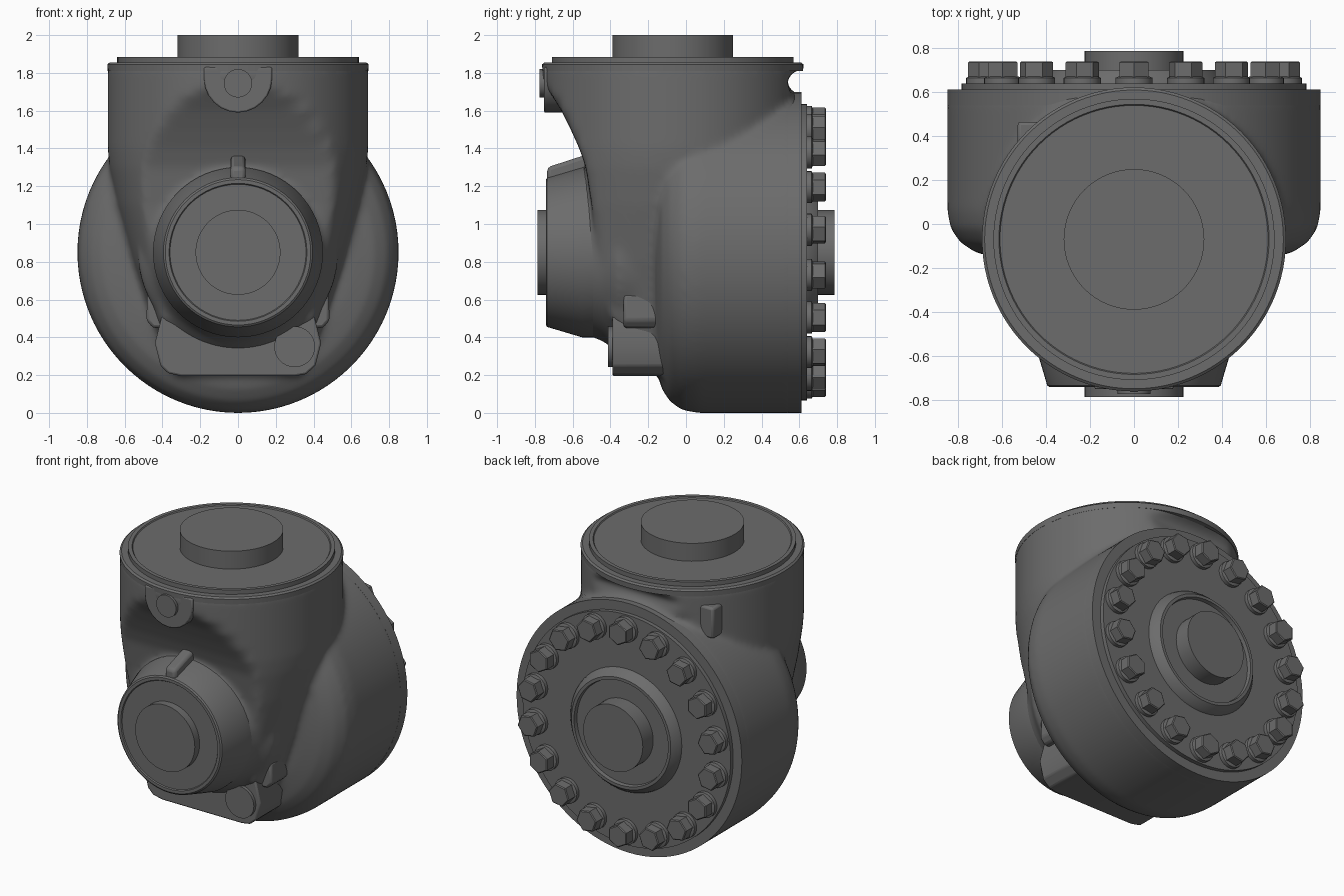
import bpy, bmesh
from math import sin, cos, pi, radians

cube = bpy.data.objects.get("Cube")
if cube:
    bpy.data.objects.remove(cube)

metal = bpy.data.materials.new("dark_grey_metal")
metal.use_nodes = True
GREY = (0.15, 0.15, 0.15, 1)
metal.diffuse_color = GREY
metal.node_tree.nodes["Principled BSDF"].inputs["Base Color"].default_value = GREY

DRUM_Z = 0.85      # height of the horizontal axis
NECK_Y = -0.07     # depth of the vertical axis


def skin(bm, rings):
    """Join rings of points with quads and cap both ends."""
    rows = [[bm.verts.new(p) for p in ring] for ring in rings]
    n = len(rows[0])
    for a, b in zip(rows, rows[1:]):
        for i in range(n):
            j = (i + 1) % n
            bm.faces.new((a[i], a[j], b[j], b[i]))
    bm.faces.new(rows[0])
    bm.faces.new(rows[-1])


def lathe(bm, profile, axis="Y", x=0, z=DRUM_Z, sides=64, turn=0.0):
    """Turn a (radius, position) profile around a Y or Z axis."""
    rings = []
    for r, h in profile:
        ring = []
        for i in range(sides):
            a = 2 * pi * i / sides + turn
            u, v = r * cos(a), r * sin(a)
            ring.append((x + u, h, z + v) if axis == "Y" else (u, NECK_Y + v, h))
        rings.append(ring)
    skin(bm, rings)


def finish(name, bm, bevel=0.0):
    bmesh.ops.recalc_face_normals(bm, faces=bm.faces)
    mesh = bpy.data.meshes.new(name)
    bm.to_mesh(mesh)
    bm.free()
    ob = bpy.data.objects.new(name, mesh)
    bpy.context.collection.objects.link(ob)
    mesh.materials.append(metal)
    if bevel:
        mod = ob.modifiers.new("Bevel", "BEVEL")
        mod.width, mod.segments, mod.limit_method = bevel, 2, "ANGLE"
    bpy.ops.object.select_all(action="DESELECT")
    ob.select_set(True)
    bpy.context.view_layer.objects.active = ob
    bpy.ops.object.shade_smooth_by_angle(angle=radians(30))
    return ob


def turned(name, profile, **kw):
    bm = bmesh.new()
    lathe(bm, profile, **kw)
    return finish(name, bm)


def plate(name, outline, y0, y1, bevel=0.0):
    """Extrude an (x, z) outline along y."""
    bm = bmesh.new()
    skin(bm, [[(x, y, z) for x, z in outline] for y in (y0, y1)])
    return finish(name, bm, bevel)


# Cast housing: drum, scooped neck and boss root fused into one casting
bm = bmesh.new()
lathe(bm, [(0.6, -0.16), (0.72, -0.13), (0.79, -0.085), (0.835, -0.02),
           (0.85, 0.06), (0.85, 0.59)], sides=96)
lathe(bm, [(0.43, -0.56), (0.44, -0.52), (0.47, -0.44), (0.53, -0.36), (0.53, -0.1)])
# height, half width, front limit, back limit
sections = [
    (0.2, 0.33, -0.16, 0.4), (0.35, 0.4, -0.3, 0.4), (0.5, 0.46, -0.4, 0.4),
    (0.8, 0.56, -0.47, 0.4), (1.1, 0.64, -0.5, 0.4), (1.3, 0.68, -0.53, 0.5),
    (1.4, 0.69, -0.565, 0.5), (1.5, 0.69, -0.61, 0.5), (1.6, 0.69, -0.66, 0.5),
    (1.68, 0.69, -0.71, 0.56), (1.72, 0.69, -0.74, 0.545), (1.76, 0.69, -0.76, 0.535),
    (1.8, 0.69, -0.76, 0.56), (1.82, 0.69, -0.76, 0.61), (1.845, 0.69, -0.76, 0.62)]
rings = []
for z, w, front, back in sections:
    ring = []
    for i in range(96):
        a = 2 * pi * i / 96
        y = NECK_Y + 0.69 * sin(a)
        ring.append((w * cos(a), min(max(y, front), back), z))
    rings.append(ring)
skin(bm, rings)
housing = finish("housing", bm)
fuse = housing.modifiers.new("Fuse", "REMESH")
fuse.mode, fuse.voxel_size, fuse.use_smooth_shade = "VOXEL", 0.018, True
soften = housing.modifiers.new("Soften", "SMOOTH")
soften.factor, soften.iterations = 0.5, 12
for mod in ("Fuse", "Soften"):
    bpy.ops.object.modifier_apply(modifier=mod)
housing.data.shade_smooth()
if not housing.data.materials:
    housing.data.materials.append(metal)

# Neck rim, cover and vertical shaft
turned("neck_rim", [(0.69, 1.81), (0.692, 1.845), (0.68, 1.855), (0.64, 1.855),
                    (0.64, 1.885), (0.615, 1.885), (0.61, 1.878)], axis="Z", sides=96)
turned("top_shaft", [(0.32, 1.86), (0.32, 2.0)], axis="Z")

# Drum back edge, bolted cover and rear hub
turned("drum_edge", [(0.85, 0.54), (0.85, 0.612)], sides=96)
turned("rear_cover", [(0.785, 0.6), (0.785, 0.64)], sides=96)
turned("rear_hub", [(0.42, 0.63), (0.41, 0.66), (0.375, 0.7), (0.355, 0.7), (0.35, 0.675)])
turned("rear_shaft", [(0.225, 0.66), (0.225, 0.787)], sides=48)

# Ring of hexagon bolts with washers
for k in range(18):
    a = radians(20 * k + 10)
    x, z = 0.69 * cos(a), DRUM_Z + 0.69 * sin(a)
    bm = bmesh.new()
    lathe(bm, [(0.085, 0.63), (0.085, 0.665), (0.07, 0.672)], x=x, z=z, sides=24)
    lathe(bm, [(0.077, 0.66), (0.077, 0.735), (0.07, 0.74)], x=x, z=z, sides=6, turn=a)
    finish(f"bolt_{k + 1}", bm)

# Front hub, shaft and key rib
turned("front_hub", [(0.5, -0.38), (0.45, -0.42), (0.45, -0.55), (0.395, -0.735),
                     (0.385, -0.742), (0.365, -0.742), (0.36, -0.735)])
turned("front_shaft", [(0.225, -0.72), (0.225, -0.787)], sides=48)
bm = bmesh.new()
rib = [(-0.735, 1.2), (-0.735, 1.3), (-0.55, 1.36), (-0.48, 1.38), (-0.48, 1.2)]
skin(bm, [[(x, y, z) for y, z in rib] for x in (-0.04, 0.04)])
finish("key_rib", bm, 0.02)

# Upper lug with pin
arc = [radians(180 + 15 * i) for i in range(13)]
lug = [(0.18 * cos(a), 1.77 + 0.18 * sin(a)) for a in arc]
plate("upper_lug", lug + [(0.18, 1.83), (-0.18, 1.83)], -0.752, -0.45, 0.008)
turned("upper_pin", [(0.075, -0.74), (0.075, -0.775)], z=1.745, sides=32)

# Lower mounting foot curved under the front hub
saddle = [radians(-145 + 10 * i) for i in range(12)]
foot = [(0.47 * cos(a), DRUM_Z + 0.47 * sin(a)) for a in saddle]
foot += [(0.44, 0.37), (0.41, 0.25), (0.36, 0.205), (0.3, 0.195),
         (-0.3, 0.195), (-0.37, 0.21), (-0.41, 0.25), (-0.44, 0.37)]
plate("mounting_foot", foot, -0.39, -0.02, 0.01)
turned("left_foot_pad", [(0.108, -0.37), (0.108, -0.412)], x=0.3, z=0.35, sides=32)
turned("right_foot_pad", [(0.075, -0.37), (0.075, -0.396)], x=-0.3, z=0.35, sides=32)
for side, s in (("left", 1), ("right", -1)):
    ear = [(0.36, 0.45), (0.45, 0.45), (0.485, 0.49), (0.48, 0.63), (0.45, 0.63), (0.38, 0.54)]
    plate(f"{side}_foot_ear", [(s * x, z) for x, z in ear], -0.33, -0.14, 0.02)

# Small stop block on the side of the neck
stop = [(-0.53, 1.54), (-0.42, 1.54), (-0.42, 1.75), (-0.53, 1.75)]
plate("neck_stop", stop, 0.3, 0.465, 0.015)
